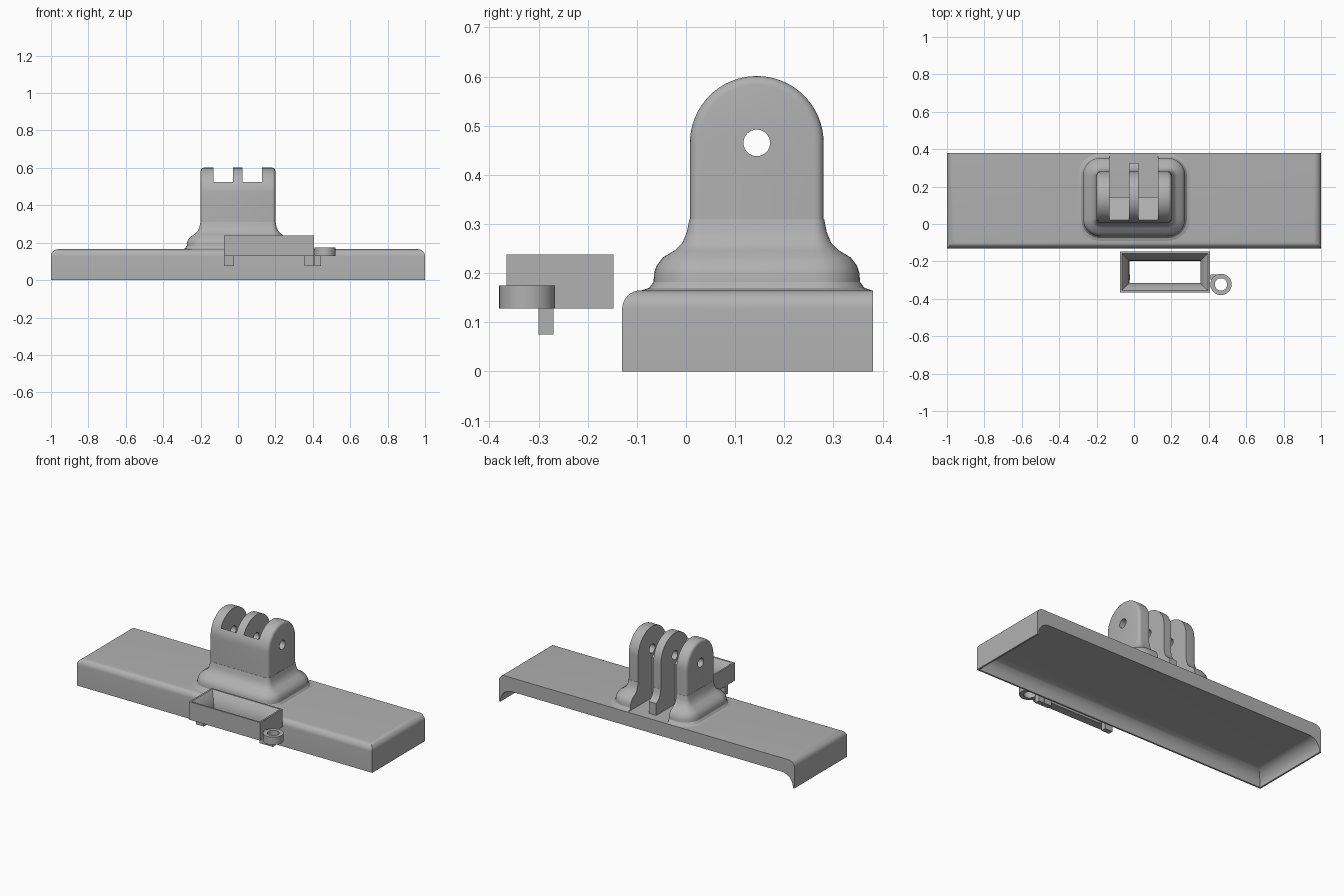
import bpy, bmesh
from math import pi, sin, cos, radians
from mathutils import Matrix

old = bpy.data.objects.get("Cube")
if old:
    bpy.data.objects.remove(old, do_unlink=True)

grey = bpy.data.materials.new("plain_grey")
grey.use_nodes = True
grey.diffuse_color = (0.44, 0.44, 0.44, 1)
grey.node_tree.nodes["Principled BSDF"].inputs["Base Color"].default_value = (0.44, 0.44, 0.44, 1)


def finish(bm, name):
    bmesh.ops.recalc_face_normals(bm, faces=bm.faces)
    mesh = bpy.data.meshes.new(name)
    bm.to_mesh(mesh)
    bm.free()
    mesh.materials.append(grey)
    ob = bpy.data.objects.new(name, mesh)
    bpy.context.collection.objects.link(ob)
    return ob


def activate(ob):
    bpy.ops.object.select_all(action='DESELECT')
    ob.select_set(True)
    bpy.context.view_layer.objects.active = ob


def smooth(ob):
    activate(ob)
    bpy.ops.object.shade_smooth_by_angle(angle=radians(32))


def combine(ob, tool, operation='DIFFERENCE'):
    """Apply a boolean and discard the tool."""
    activate(ob)
    mod = ob.modifiers.new("combine", 'BOOLEAN')
    mod.operation, mod.object, mod.solver = operation, tool, 'EXACT'
    bpy.ops.object.modifier_apply(modifier=mod.name)
    bpy.data.objects.remove(tool, do_unlink=True)


def box(name, x, y, z, round_top=0):
    """Box from ranges; round_top rounds the front and end top edges."""
    bm = bmesh.new()
    bmesh.ops.create_cube(bm, size=1)
    for v in bm.verts:
        v.co = [r[0] if c < 0 else r[1] for c, r in zip(v.co, (x, y, z))]
    if round_top:
        edges = [e for e in bm.edges
                 if all(v.co.z > z[1] - 1e-4 for v in e.verts)
                 and any(v.co.y < y[1] - 1e-4 for v in e.verts)]
        bmesh.ops.bevel(bm, geom=edges, offset=round_top, segments=8,
                        profile=0.5, affect='EDGES', clamp_overlap=False)
    return finish(bm, name)


def prism(name, points, x0, x1, rounding=0):
    """Extrude a (y, z) outline along x."""
    bm = bmesh.new()
    face = bm.faces.new([bm.verts.new((x0, y, z)) for y, z in points])
    new = bmesh.ops.extrude_face_region(bm, geom=[face])["geom"]
    moved = [g for g in new if isinstance(g, bmesh.types.BMVert)]
    bmesh.ops.translate(bm, vec=(x1 - x0, 0, 0), verts=moved)
    if rounding:
        rim = [e for e in bm.edges if abs(e.verts[0].co.x - e.verts[1].co.x) < 1e-5]
        bmesh.ops.bevel(bm, geom=rim, offset=rounding, segments=4, profile=0.5,
                        affect='EDGES', clamp_overlap=False)
    return finish(bm, name)


def loft(name, rings, closed=False):
    """Skin matching rings; cap the ends, or join last to first."""
    bm = bmesh.new()
    rows = [[bm.verts.new(p) for p in ring] for ring in rings]
    n = len(rows[0])
    pairs = list(zip(rows, rows[1:])) + ([(rows[-1], rows[0])] if closed else [])
    for a, b in pairs:
        for i in range(n):
            j = (i + 1) % n
            bm.faces.new((a[i], a[j], b[j], b[i]))
    if not closed:
        bm.faces.new(rows[0])
        bm.faces.new(rows[-1])
    return finish(bm, name)


def cylinder(name, radius, depth, matrix):
    bm = bmesh.new()
    bmesh.ops.create_cone(bm, cap_ends=True, segments=40, radius1=radius,
                          radius2=radius, depth=depth, matrix=matrix)
    return finish(bm, name)


# Base plate, hollow below and open at the back
BACK, TOP = 0.38, 0.165
plate = box("base_plate", (-1, 1), (-0.13, BACK), (0, TOP), 0.038)
combine(plate, box("hollow", (-0.99, 0.99), (-0.12, 0.6), (-0.2, 0.08), 0.075))
smooth(plate)

# Flared foot of the mount
PIVOT_Y, PIVOT_Z, R = 0.144, 0.465, 0.136


def foot_ring(d, z):
    pts, r = [], 0.02 + d
    for k, (sx, sy) in enumerate(((1, 1), (-1, 1), (-1, -1), (1, -1))):
        for i in range(9):
            a = (k + i / 8) * pi / 2
            x = sx * 0.18 + r * cos(a)
            y = PIVOT_Y + sy * (R - 0.02) + r * sin(a)
            pts.append((x, min(y, BACK - 0.001), z))
    return pts


flare = [(0.1, TOP - 0.01), (0.098, TOP), (0.083, 0.17), (0.074, 0.182), (0.073, 0.2),
         (0.068, 0.215), (0.055, 0.232), (0.03, 0.247), (0.015, 0.262),
         (0.006, 0.285), (0.001, 0.31)]
mount = loft("pronged_mount", [foot_ring(d, z) for d, z in flare])

# Round-topped upper block
arch = [(PIVOT_Y + R * cos(i * pi / 32), PIVOT_Z + R * sin(i * pi / 32)) for i in range(33)]
arch += [(PIVOT_Y - R, 0.2), (PIVOT_Y + R, 0.2)]
combine(mount, prism("upper_block", arch, -0.2, 0.2, 0.018), 'UNION')

# Two slots leave three prongs
slot = [(-0.1, 0.7), (-0.1, 0.525), (0.022, 0.525), (0.145, 0.41),
        (0.145, TOP), (0.5, TOP), (0.5, 0.7)]
for x0, x1 in ((-0.132, -0.026), (0.024, 0.128)):
    combine(mount, prism("slot", slot, x0, x1))
combine(mount, box("prong_trim", (-0.06, 0.06), (0.325, 0.6), (TOP, 0.7)))

# Bolt hole through the prongs
axis = Matrix.Translation((0, PIVOT_Y, PIVOT_Z)) @ Matrix.Rotation(pi / 2, 4, 'Y')
combine(mount, cylinder("bolt_hole", 0.027, 1, axis))
smooth(mount)


# Separate open frame with a funnel-shaped inside
def frame_ring(inset, z):
    x0, x1, y0, y1 = -0.075 + inset, 0.405 - inset, -0.365 + inset, -0.147 - inset
    return [(x0, y0, z), (x1, y0, z), (x1, y1, z), (x0, y1, z)]


walls = [(0, 0.128), (0, 0.238), (0.01, 0.238), (0.028, 0.215),
         (0.042, 0.185), (0.048, 0.16), (0.05, 0.128)]
frame = loft("latch_frame", [frame_ring(i, z) for i, z in walls], closed=True)
smooth(frame)

# Small pegs below the frame and ring
for side, x0, x1 in (("right", -0.075, -0.022), ("left", 0.355, 0.405), ("ring", 0.41, 0.445)):
    box(side + "_peg", (x0, x1), (-0.3, -0.27), (0.075, 0.13))

# Eyelet beside the frame
eye = Matrix.Translation((0.465, -0.323, 0.1515))
ring = cylinder("eyelet", 0.057, 0.047, eye)
combine(ring, cylinder("eyelet_hole", 0.033, 0.3, eye))
smooth(ring)
